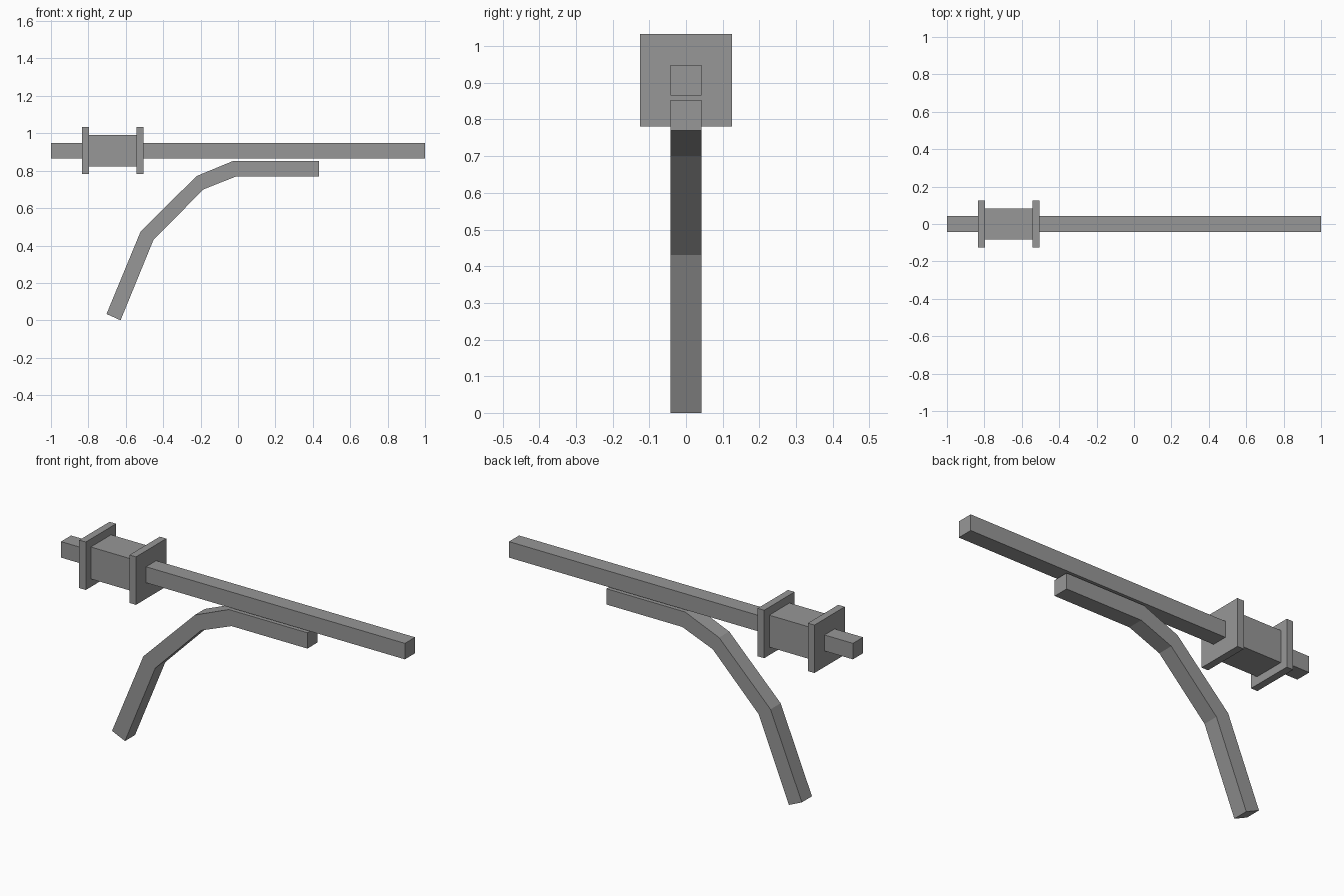
import bpy
import bmesh

if "Cube" in bpy.data.objects:
    bpy.data.objects.remove(bpy.data.objects["Cube"], do_unlink=True)

# Single grey finish
grey = bpy.data.materials.new("plain_grey")
grey.use_nodes = True
COLOUR = (0.31, 0.31, 0.31, 1.0)
grey.diffuse_color = COLOUR
grey.node_tree.nodes["Principled BSDF"].inputs["Base Color"].default_value = COLOUR

HALF = 0.042     # half thickness of the bar and the arm
AXIS_Z = 0.907   # height of the bar's centre line


def finish(name, bm):
    bmesh.ops.recalc_face_normals(bm, faces=bm.faces)
    mesh = bpy.data.meshes.new(name)
    bm.to_mesh(mesh)
    bm.free()
    mesh.materials.append(grey)
    obj = bpy.data.objects.new(name, mesh)
    bpy.context.collection.objects.link(obj)
    return obj


def square_block(name, x0, x1, half):
    """Square-section block along x, centred on the bar's axis."""
    bm = bmesh.new()
    bmesh.ops.create_cube(bm, size=1)
    for v in bm.verts:
        v.co.x = x0 if v.co.x < 0 else x1
        v.co.y *= 2 * half
        v.co.z = AXIS_Z + v.co.z * 2 * half
    return finish(name, bm)


# Long straight bar with the square spool around it
square_block("long_bar", -1.0, 1.0, HALF)
square_block("spool_core", -0.797, -0.543, 0.084)
square_block("spool_outer_flange", -0.835, -0.797, 0.126)
square_block("spool_inner_flange", -0.543, -0.505, 0.126)

# Bent arm: matching outer and inner edges in the x-z plane
outer = [(-0.703, 0.034), (-0.521, 0.474), (-0.222, 0.771), (-0.024, 0.853), (0.433, 0.853)]
inner = [(-0.628, 0.0), (-0.452, 0.430), (-0.185, 0.700), (-0.008, 0.770), (0.433, 0.770)]
bm = bmesh.new()
rings = []
for (ox, oz), (ix, iz) in zip(outer, inner):
    rings.append([bm.verts.new(p) for p in
                  ((ox, -HALF, oz), (ox, HALF, oz), (ix, HALF, iz), (ix, -HALF, iz))])
for a, b in zip(rings, rings[1:]):
    for i in range(4):
        j = (i + 1) % 4
        bm.faces.new((a[i], a[j], b[j], b[i]))
bm.faces.new(rings[0])
bm.faces.new(rings[-1])
finish("bent_arm", bm)
